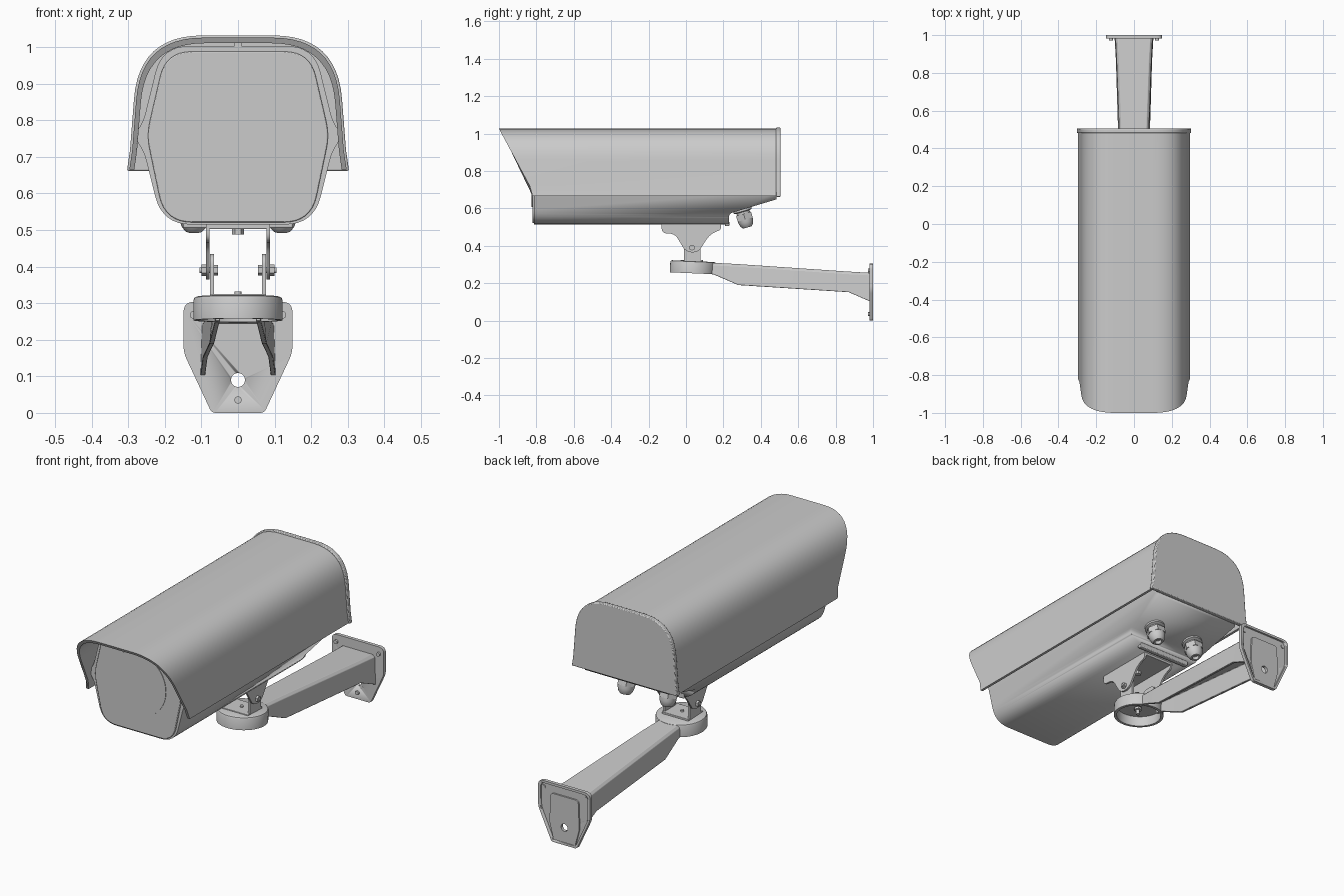
import bpy, bmesh
from math import pi, radians
from mathutils import Vector

if "Cube" in bpy.data.objects:
    bpy.data.objects.remove(bpy.data.objects["Cube"])


def finish(name, bm, bevel=0.0, loc=(0, 0, 0), rot=(0, 0, 0)):
    bmesh.ops.remove_doubles(bm, verts=bm.verts, dist=1e-5)
    bmesh.ops.recalc_face_normals(bm, faces=bm.faces)
    me = bpy.data.meshes.new(name)
    bm.to_mesh(me)
    bm.free()
    ob = bpy.data.objects.new(name, me)
    bpy.context.collection.objects.link(ob)
    ob.location, ob.rotation_euler = loc, rot
    if bevel:
        m = ob.modifiers.new("bevel", 'BEVEL')
        m.width, m.segments, m.limit_method, m.angle_limit = bevel, 2, 'ANGLE', radians(40)
    bpy.ops.object.select_all(action='DESELECT')
    bpy.context.view_layer.objects.active = ob
    ob.select_set(True)
    bpy.ops.object.shade_smooth_by_angle(angle=radians(32))
    return ob


def fillet(pts, closed=True, n=8):
    """Round each (u, v, r) corner with a small curve."""
    out = []
    for i, (u, v, r) in enumerate(pts):
        p = Vector((u, v))
        if r == 0 or (not closed and i in (0, len(pts) - 1)):
            out.append((u, v))
            continue
        a = Vector(pts[i - 1][:2])
        b = Vector(pts[(i + 1) % len(pts)][:2])
        s, e = p + (a - p).normalized() * r, p + (b - p).normalized() * r
        for k in range(n + 1):
            t = k / n
            out.append(tuple(s * (1 - t) ** 2 + p * 2 * t * (1 - t) + e * t * t))
    return out


def mirrored(half):
    return half + [(-p[0], *p[1:]) for p in reversed(half)]


def loft(name, sections, bevel=0.0):
    bm = bmesh.new()
    rings = [[bm.verts.new(p) for p in s] for s in sections]
    n = len(rings[0])
    for a, b in zip(rings, rings[1:]):
        for i in range(n):
            j = (i + 1) % n
            bm.faces.new((a[i], a[j], b[j], b[i]))
    bm.faces.new(rings[0])
    bm.faces.new(rings[-1])
    return finish(name, bm, bevel)


def prism_y(name, pts, y0, y1, bevel=0.0):
    f = y0 if callable(y0) else (lambda z: y0)
    return loft(name, [[(x, f(z), z) for x, z in pts], [(x, y1, z) for x, z in pts]], bevel)


def prism_x(name, pts, x0, x1, bevel=0.0):
    return loft(name, [[(x, y, z) for y, z in pts] for x in (x0, x1)], bevel)


def box(name, x, y, z, bevel=0.0):
    return prism_y(name, [(x[0], z[0]), (x[1], z[0]), (x[1], z[1]), (x[0], z[1])], y[0], y[1], bevel)


def lathe(name, prof, loc, rot=(0, 0, 0), seg=32):
    bm = bmesh.new()
    vs = [bm.verts.new((r, 0, z)) for r, z in prof]
    es = [bm.edges.new(p) for p in zip(vs, vs[1:])]
    bmesh.ops.spin(bm, geom=vs + es, cent=(0, 0, 0), axis=(0, 0, 1), angle=2 * pi, steps=seg)
    return finish(name, bm, 0, loc, rot)


def rod(name, r, h, loc, rot=(0, 0, 0), seg=24):
    return lathe(name, [(0, -h / 2), (r, -h / 2), (r, h / 2), (0, h / 2)], loc, rot, seg)


def cut(ob, cutter):
    m = ob.modifiers.new("cut", 'BOOLEAN')
    m.operation, m.object, m.solver = 'DIFFERENCE', cutter, 'EXACT'
    bpy.ops.object.select_all(action='DESELECT')
    bpy.context.view_layer.objects.active = ob
    ob.select_set(True)
    bpy.context.view_layer.update()
    bpy.ops.object.modifier_move_to_index(modifier="cut", index=0)
    bpy.ops.object.modifier_apply(modifier="cut")
    bpy.data.objects.remove(cutter)


AX_X, AX_Y = (0, pi / 2, 0), (pi / 2, 0, 0)

# Sun shield: open arch with a slanted front edge
arch = fillet(mirrored([(0.297, 0.665, 0), (0.289, 0.72, 0), (0.265, 1.026, 0.17)]), closed=False, n=12)
inner = [(x * 0.955, 0.665 + (z - 0.665) * 0.958) for x, z in arch]
prism_y("sun_shield", arch + inner[::-1], lambda z: min(-0.82, -1 + (1.026 - z) * 0.537), 0.49)

# Closed rear cap of the shield with a raised rim
cap = [(x * 1.022, 0.662 + (z - 0.665) * 1.025) for x, z in arch]
prism_y("shield_rear_cap", cap, 0.482, 0.505, 0.004)

# Housing body with side hinge ridges, sloped away at the rear underside
body_line = fillet(mirrored([(0.207, 0.515, 0.08), (0.256, 0.71, 0.02), (0.284, 0.757, 0.025),
                             (0.258, 0.80, 0.02), (0.208, 1.003, 0.075)]))
body = prism_y("housing_body", body_line, -0.814, 0.483)
cut(body, prism_x("body_cutter", fillet([(0.23, 0.4, 0), (0.23, 0.572, 0.02), (0.6, 0.683, 0), (0.6, 0.4, 0)]),
                  -0.5, 0.5))
box("rear_lip", (-0.15, 0.15), (0.208, 0.232), (0.505, 0.53), 0.004)

# Front plate and round window
face = fillet(mirrored([(0.2, 0.521, 0.075), (0.25, 0.76, 0.04), (0.197, 0.988, 0.07)]))
prism_y("front_plate", face, -0.822, -0.80, 0.003)
rod("window", 0.163, 0.02, (0, -0.815, 0.77), AX_Y, 64)
rod("shield_screw", 0.01, 0.03, (0, -0.80, 1.008), AX_Y, 12)

# Two cable glands under the sloped rear
for s, side in ((-1, "left"), (1, "right")):
    at, tilt = (s * 0.12, 0.30, 0.598), (radians(16), 0, 0)
    lathe(f"gland_collar_{side}", [(0, 0.01), (0.05, 0.01), (0.05, -0.014), (0.036, -0.018),
                                   (0.036, -0.03), (0, -0.03)], at, tilt)
    lathe(f"gland_nut_{side}", [(0, -0.028), (0.048, -0.028), (0.048, -0.06), (0, -0.06)], at, tilt, 6)
    lathe(f"gland_dome_{side}", [(0, -0.055), (0.042, -0.055), (0.04, -0.075), (0.034, -0.092),
                                 (0.024, -0.104), (0.016, -0.104), (0.016, -0.085), (0, -0.085)], at, tilt)

# Upper tilt bracket with curved ears, lower bracket and pivot bolts
ear = fillet([(-0.13, 0.515, 0), (-0.13, 0.466, 0.03), (-0.06, 0.466, 0.035), (0.0, 0.365, 0.035),
              (0.065, 0.365, 0.03), (0.13, 0.465, 0.04), (0.187, 0.485, 0.015), (0.187, 0.515, 0)])
low_ear = fillet([(-0.012, 0.32, 0), (-0.012, 0.435, 0.035), (0.078, 0.435, 0.035), (0.078, 0.32, 0)])
box("bracket_top", (-0.088, 0.088), (-0.13, 0.187), (0.503, 0.518), 0.002)
box("swivel_base", (-0.077, 0.077), (-0.03, 0.09), (0.314, 0.325), 0.002)
for s, side in ((-1, "left"), (1, "right")):
    prism_x(f"bracket_ear_{side}", ear, s * 0.078, s * 0.088)
    prism_x(f"swivel_ear_{side}", low_ear, s * 0.066, s * 0.077)
    rod(f"pivot_bolt_{side}", 0.008, 0.05, (s * 0.08, 0.032, 0.39), AX_X, 16)
    rod(f"pivot_head_{side}", 0.016, 0.012, (s * 0.094, 0.032, 0.39), AX_X, 6)
    rod(f"pivot_nut_{side}", 0.014, 0.01, (s * 0.06, 0.032, 0.39), AX_X, 6)
rod("housing_bolt", 0.016, 0.02, (0, 0.03, 0.498), seg=6)
rod("swivel_bolt", 0.009, 0.07, (0, 0.03, 0.297), seg=16)
rod("swivel_nut", 0.02, 0.012, (0, 0.03, 0.292), seg=6)

# Round cup at the arm end, hollow below
lathe("arm_cup", [(0, 0.032), (0.112, 0.032), (0.119, 0.029), (0.122, 0.022), (0.122, -0.033),
                  (0.108, -0.033), (0.108, 0.018), (0, 0.018)], (0, 0.037, 0.286), (radians(-2.5), 0, 0), 48)

# Channel arm, open below: y, top half width, bottom half width, top z, bottom z
T = 0.013
sections = []
for y, wt, wb, t, b in ((0.11, 0.06, 0.062, 0.312, 0.252), (0.15, 0.064, 0.064, 0.309, 0.246),
                        (0.28, 0.07, 0.078, 0.302, 0.19), (0.87, 0.092, 0.096, 0.262, 0.152),
                        (0.99, 0.098, 0.103, 0.255, 0.10)):
    sections.append([(x, y, z) for x, z in (
        (wb, b), (wt, t - 0.012), (wt - 0.012, t), (-wt + 0.012, t), (-wt, t - 0.012), (-wb, b),
        (-wb + T, b), (-wt + T, t - T), (wt - T, t - T), (wb - T, b))])
loft("arm", sections, 0.002)

# Wall plate with recessed back, centre panel, cable hole and screws
plate_half = [(0.072, 0.0, 0.012), (0.149, 0.165, 0.02), (0.149, 0.304, 0.03)]
plate = prism_y("wall_plate", fillet(mirrored(plate_half)), 0.982, 1.0)
recess = [(x * 0.91, 0.15 + (z - 0.15) * 0.92) for x, z in fillet(mirrored(plate_half))]
cut(plate, prism_y("recess_cutter", recess, 0.99, 1.02))
panel = prism_y("back_panel", fillet(mirrored([(0.062, 0.013, 0), (0.085, 0.10, 0.01), (0.08, 0.25, 0.02)])),
                0.985, 0.998)
for ob in (plate, panel):
    cut(ob, rod("hole_cutter", 0.019, 0.1, (0, 0.99, 0.09), AX_Y, 32))
for i, (x, z) in enumerate(((-0.122, 0.268), (0.122, 0.268), (0, 0.035))):
    rod(f"wall_screw_{i + 1}", 0.01, 0.022, (x, 0.983, z), AX_Y, 16)
